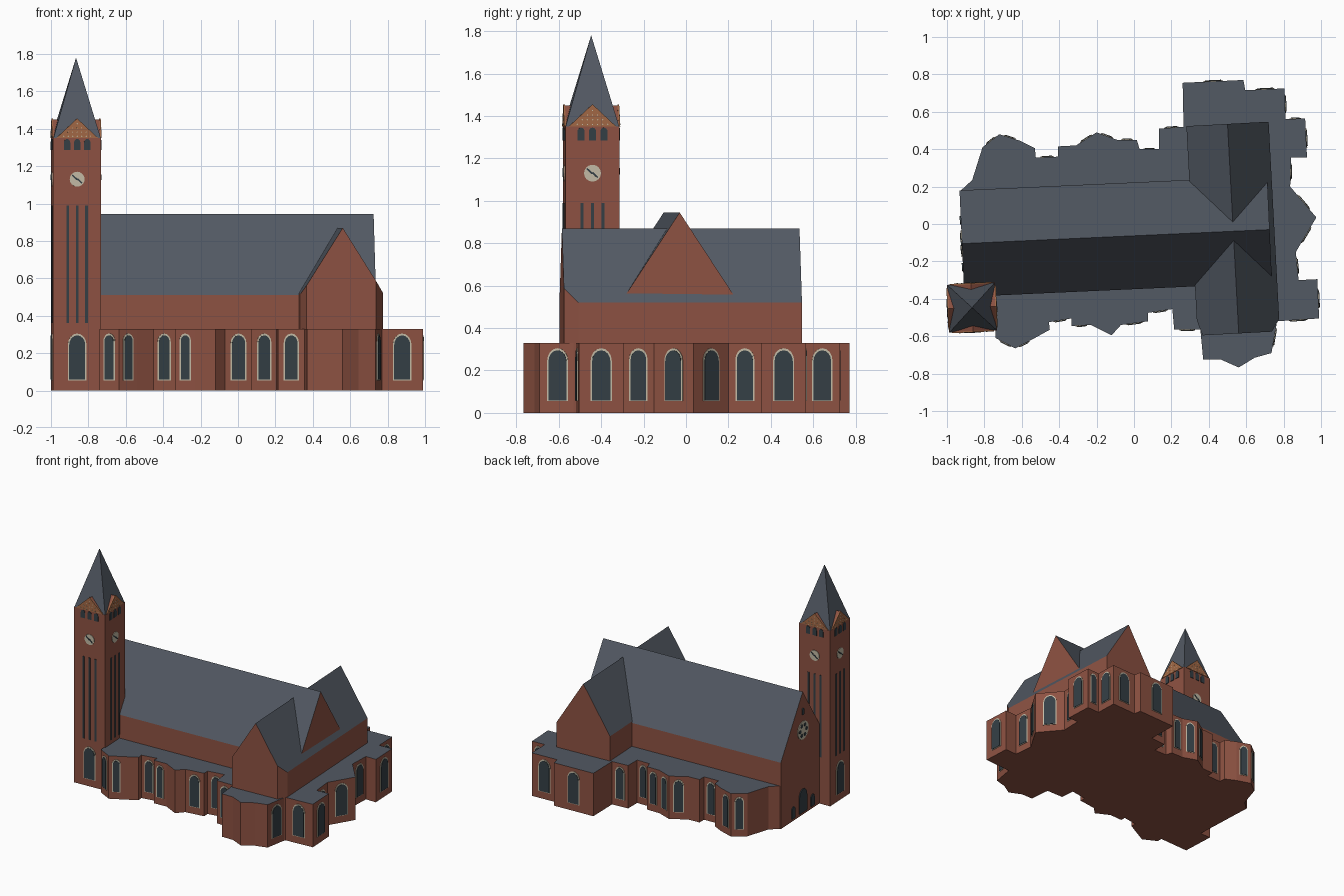
import bpy, bmesh, math
from mathutils import Vector

if "Cube" in bpy.data.objects:
    bpy.data.objects.remove(bpy.data.objects["Cube"])


def material(name, rgb):
    m = bpy.data.materials.new(name)
    m.diffuse_color = (*rgb, 1)
    m.use_nodes = True
    m.node_tree.nodes["Principled BSDF"].inputs["Base Color"].default_value = m.diffuse_color
    return m


BRICK = material("brick", (0.27, 0.085, 0.055))
SLATE = material("slate", (0.085, 0.1, 0.125))
GLASS = material("dark_glass", (0.035, 0.05, 0.06))
STONE = material("pale_stone", (0.55, 0.5, 0.38))
OCHRE = material("ochre_brick", (0.36, 0.14, 0.06))
Z = Vector((0, 0, 1))


def prism(bm, pts, push):
    """Extrude a flat outline along a vector."""
    a = [bm.verts.new(p) for p in pts]
    b = [bm.verts.new(Vector(p) + push) for p in pts]
    bm.faces.new(a)
    bm.faces.new(b[::-1])
    for i in range(len(a)):
        j = (i + 1) % len(a)
        bm.faces.new((a[i], b[i], b[j], a[j]))


def finish(name, bm, mats):
    """Second material, if any, goes on every upward face."""
    bmesh.ops.recalc_face_normals(bm, faces=bm.faces)
    bm.normal_update()
    for f in bm.faces:
        f.material_index = int(len(mats) > 1 and f.normal.z > 0.1)
    me = bpy.data.meshes.new(name)
    bm.to_mesh(me)
    bm.free()
    for m in mats:
        me.materials.append(m)
    bpy.context.collection.objects.link(bpy.data.objects.new(name, me))


def plate(bm, outline, spot, normal, depth):
    """Thin panel of (u, z) points on a wall at spot, facing normal."""
    n = Vector((normal[0], normal[1], 0)).normalized()
    u = Z.cross(n)
    base = Vector((spot[0], spot[1], 0)) - n * 0.004
    prism(bm, [base + u * a + Z * z for a, z in outline], n * (depth + 0.004))


def arch(w, z0, z1):
    rise = min(w * 0.6, (z1 - z0) * 0.5)
    pts = [(-w / 2, z0), (w / 2, z0)]
    for i in range(9):
        t = math.pi * i / 8
        pts.append((math.cos(t) * w / 2, z1 - rise + math.sin(t) * rise))
    return pts


def disc(r, z, n=16):
    return [(r * math.cos(2 * math.pi * i / n), z + r * math.sin(2 * math.pi * i / n)) for i in range(n)]


def box(u0, u1, z0, z1):
    return [(u0, z0), (u1, z0), (u1, z1), (u0, z1)]


frames, panes, ochre = bmesh.new(), bmesh.new(), bmesh.new()


def window(spot, normal, w, z0=0.055, z1=0.305):
    plate(frames, arch(w, z0, z1), spot, normal, 0.004)
    plate(panes, arch(w - 0.014, z0 + 0.004, z1 - 0.01), spot, normal, 0.007)


# Low aisles and chapels: stepped ground plan, anticlockwise
south = [(-.85, -.38), (-.74, -.4), (-.74, -.61), (-.635, -.665), (-.54, -.615), (-.45, -.565),
         (-.455, -.525), (-.335, -.505), (-.335, -.545), (-.23, -.54), (-.12, -.595),
         (-.07, -.54), (.075, -.52), (.075, -.475), (.205, -.455), (.215, -.565),
         (.355, -.565), (.37, -.725), (.465, -.725), (.56, -.767), (.645, -.715)]
east = [(.735, -.69), (.765, -.52), (.99, -.505), (.98, -.295), (.88, -.3), (.865, -.15),
        (.975, .035), (.835, .2), (.84, .355), (.925, .355), (.915, .565), (.81, .56)]
north = [(.805, .725), (.595, .715), (.585, .77), (.26, .755), (.265, .52), (.135, .51),
         (.135, .4), (.03, .4), (.015, .45), (-.09, .45), (-.2, .49), (-.31, .42),
         (-.405, .415), (-.405, .36), (-.525, .355), (-.53, .405), (-.61, .445),
         (-.72, .48), (-.81, .41), (-.865, .235), (-.925, .18), (-.85, .1)]
plan = south + east + north
blank = {(-.85, -.38), (-.74, -.4), (-.54, -.615), (-.23, -.54), (.205, -.455), (.355, -.565),
         (.37, -.725), (.465, -.725), (.56, -.767), (.26, .755), (.135, .51),
         (-.81, .41), (-.925, .18), (-.85, .1)}
bm = bmesh.new()
prism(bm, [(x, y, 0) for x, y in plan], Z * 0.33)
finish("aisles", bm, [BRICK, SLATE])
for p, q in zip(plan, plan[1:] + plan[:1]):
    dx, dy = q[0] - p[0], q[1] - p[1]
    length = math.hypot(dx, dy)
    if length > 0.102 and p not in blank:
        window(((p[0] + q[0]) / 2, (p[1] + q[1]) / 2), (dy, -dx), min(0.1, length * 0.58))


# Gabled halls: nave and transept
def hall(name, a, b, half, eave, ridge, cuts=()):
    a, b = Vector((*a, 0)), Vector((*b, 0))
    u = Z.cross(b - a).normalized() * half
    bm = bmesh.new()
    prism(bm, [a - u, a + u, a + u + Z * eave, a + Z * ridge, a - u + Z * eave], b - a)
    for p, q in cuts:
        cut = bmesh.ops.bisect_plane(bm, geom=bm.verts[:] + bm.edges[:] + bm.faces[:],
                                     plane_co=(*p, 0), plane_no=(q[1] - p[1], p[0] - q[0], 0),
                                     clear_outer=True)
        rim = [e for e in cut["geom_cut"] if isinstance(e, bmesh.types.BMEdge)]
        bmesh.ops.holes_fill(bm, edges=rim, sides=0)
    finish(name, bm, [BRICK, SLATE])


NAVE_W, NAVE_E = (-.92, -.105), (.725, -.03)
hall("nave", NAVE_W, NAVE_E, 0.285, 0.51, 0.945)
hall("transept", (.56, -.585), (.5, .535), 0.22, 0.52, 0.87,
     [((.33, -.5), (.365, -.59)), ((.735, -.58), (.775, -.51))])

# West front: rose window, portal and side doors
west = (NAVE_W[0] - NAVE_E[0], NAVE_W[1] - NAVE_E[1])
plate(frames, disc(0.07, 0.65), NAVE_W, west, 0.005)
for i in range(6):
    t = i * math.pi / 3
    hole = [(x + 0.042 * math.cos(t), z + 0.042 * math.sin(t)) for x, z in disc(0.014, 0.65, 8)]
    plate(panes, hole, NAVE_W, west, 0.008)
plate(panes, arch(0.025, 0.77, 0.82), NAVE_W, west, 0.006)
plate(panes, arch(0.1, 0.02, 0.2), NAVE_W, west, 0.006)
for y in (-0.23, 0.02):
    plate(panes, arch(0.045, 0.02, 0.11), (NAVE_W[0] - 0.045 * (y + 0.105), y), west, 0.006)

# Tower shaft and spire
C, H, TURN = Vector((-.866, -.447, 0)), 0.128, math.radians(2.7)
corners = [C + Vector((math.cos(a), math.sin(a), 0)) * H * math.sqrt(2)
           for a in (TURN + math.pi * (i / 2 + 0.25) for i in range(4))]
bm = bmesh.new()
prism(bm, corners, Z * 1.35)
finish("tower", bm, [BRICK])
bm = bmesh.new()
ring = [bm.verts.new(c + Z * 1.345) for c in corners]
tip = bm.verts.new(C + Z * 1.78)
bm.faces.new(ring)
for i in range(4):
    bm.faces.new((ring[i], ring[(i + 1) % 4], tip))
finish("spire", bm, [SLATE])

# Four tower sides: slits, belfry openings, clock and dotted gable
gables, dots = bmesh.new(), bmesh.new()
for i in range(4):
    a = TURN + i * math.pi / 2
    n = Vector((math.cos(a), math.sin(a), 0))
    spot = C + n * H
    for k in (-1, 0, 1):
        plate(panes, box(k * 0.05 - 0.007, k * 0.05 + 0.007, 0.36, 0.99), spot, n, 0.004)
        plate(panes, arch(0.034, 1.285, 1.345), spot + Z.cross(n) * k * 0.054, n, 0.004)
    plate(frames, disc(0.04, 1.13), spot, n, 0.004)
    plate(panes, [(-0.03, 1.15), (-0.025, 1.155), (0.004, 1.13), (-0.004, 1.125)], spot, n, 0.007)
    plate(panes, [(-0.004, 1.13), (0.004, 1.135), (0.028, 1.112), (0.023, 1.107)], spot, n, 0.007)
    plate(gables, [(-0.11, 1.35), (0.11, 1.35), (0, 1.45)], spot - n * 0.034, n, 0.036)
    plate(ochre, [(-0.112, 1.35), (0.112, 1.35), (0, 1.455)], spot, n, 0.004)
    for row in range(4):
        for k in range(7 - 2 * row):
            u, z = (k - 3 + row) * 0.024, 1.36 + row * 0.022
            plate(dots, disc(0.0035, z, 4), spot + Z.cross(n) * u, n, 0.006)
    if i in (2, 3):
        window(spot, n, 0.1)

finish("tower_gables", gables, [BRICK])
finish("tower_gable_faces", ochre, [OCHRE])
finish("gable_dots", dots, [STONE])
finish("window_frames", frames, [STONE])
finish("window_panes", panes, [GLASS])
